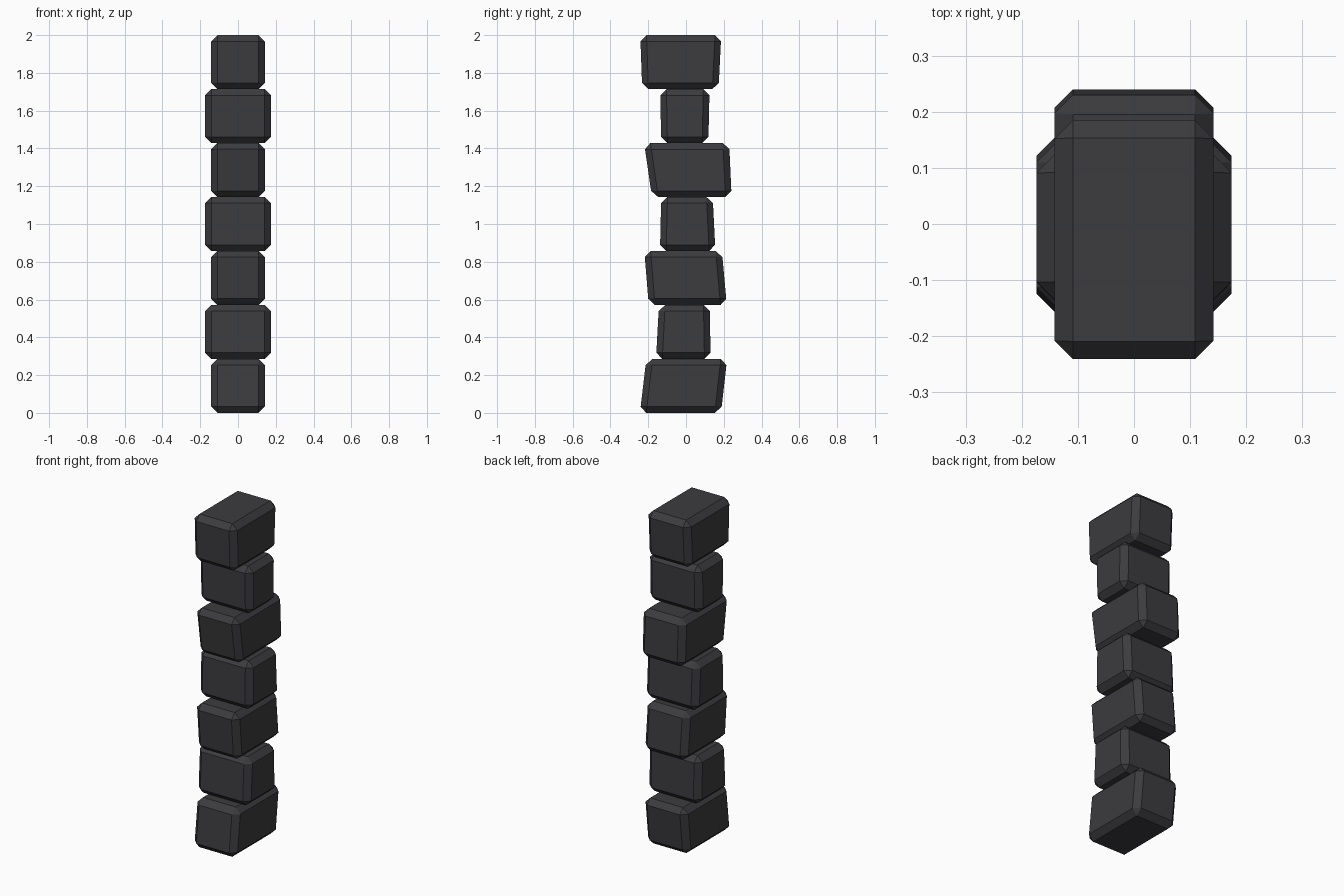
import bpy, bmesh

if "Cube" in bpy.data.objects:
    bpy.data.objects.remove(bpy.data.objects["Cube"])

BLOCK_H = 2 / 7      # seven equal courses
BEVEL = 0.033

stone = bpy.data.materials.new("dark_stone")
stone.diffuse_color = (0.045, 0.045, 0.05, 1)
stone.use_nodes = True
stone.node_tree.nodes["Principled BSDF"].inputs["Base Color"].default_value = stone.diffuse_color

# y of front and back at the bottom, then at the top, just inside the bevels
courses = [
    (-0.240, 0.189, -0.214, 0.214),
    (-0.157, 0.130, -0.145, 0.126),
    (-0.200, 0.213, -0.218, 0.193),
    (-0.137, 0.154, -0.132, 0.143),
    (-0.185, 0.240, -0.217, 0.230),
    (-0.132, 0.119, -0.136, 0.124),
    (-0.233, 0.174, -0.241, 0.185),
]


def make_block(index, front_low, back_low, front_high, back_high):
    half_w = 0.142 if index % 2 == 0 else 0.174
    t = BEVEL / (BLOCK_H - 2 * BEVEL)
    df, db = (front_high - front_low) * t, (back_high - back_low) * t
    bm = bmesh.new()
    bmesh.ops.create_cube(bm, size=2)
    for v in bm.verts:
        top, back = v.co.z > 0, v.co.y > 0
        # extend the slanted sides to the full height of the block
        if top:
            y = back_high + db if back else front_high + df
        else:
            y = back_low - db if back else front_low - df
        v.co = (v.co.x * half_w, y, (index + top) * BLOCK_H)
    bmesh.ops.bevel(bm, geom=bm.edges[:], offset=BEVEL, offset_type='OFFSET',
                    segments=1, profile=0.5, affect='EDGES')
    bmesh.ops.recalc_face_normals(bm, faces=bm.faces[:])
    name = f"pillar_block_{index + 1}"
    mesh = bpy.data.meshes.new(name)
    bm.to_mesh(mesh)
    bm.free()
    mesh.materials.append(stone)
    bpy.context.collection.objects.link(bpy.data.objects.new(name, mesh))


# stack of alternating wide and deep blocks
for i, course in enumerate(courses):
    make_block(i, *course)
